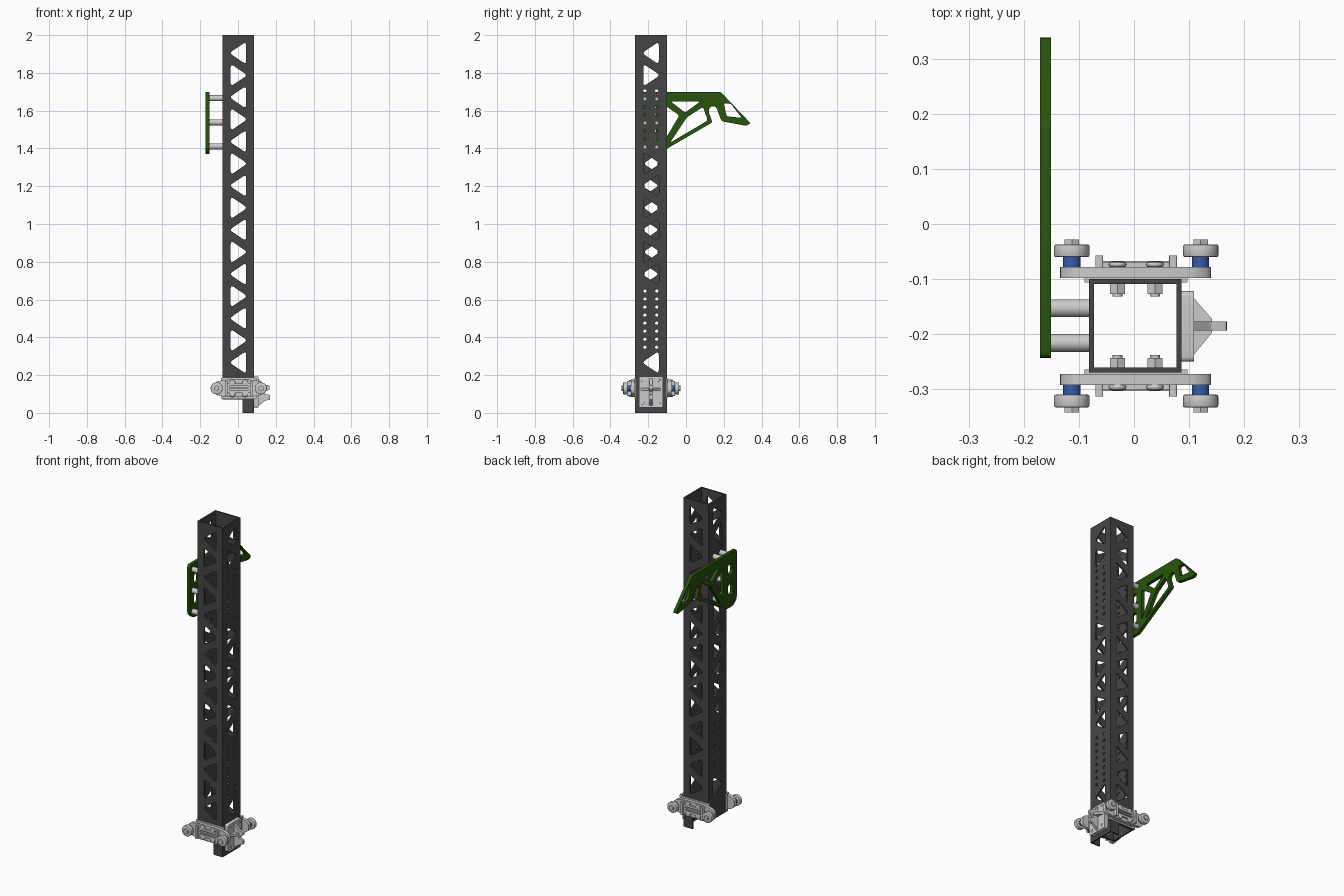
import bpy, bmesh, math
from mathutils import Matrix, Vector

if "Cube" in bpy.data.objects:
    bpy.data.objects.remove(bpy.data.objects["Cube"])

def material(name, rgb):
    m = bpy.data.materials.new(name)
    m.diffuse_color = (*rgb, 1)
    m.use_nodes = True
    m.node_tree.nodes["Principled BSDF"].inputs["Base Color"].default_value = m.diffuse_color
    return m

DARK = material("dark_grey", (0.06, 0.06, 0.06))
GREEN = material("green", (0.022, 0.09, 0.004))
BLUE = material("blue", (0.04, 0.11, 0.4))
STEEL = None
CY = -0.185                      # centre of the mast in y
R = math.radians(90)
PLANES = {"XY": Matrix(), "XZ": Matrix.Rotation(R, 4, 'X'),
          "YZ": Matrix.Rotation(R, 4, 'Z') @ Matrix.Rotation(R, 4, 'X')}
NORMAL = {"XY": Vector((0, 0, 1)), "XZ": Vector((0, 1, 0)), "YZ": Vector((1, 0, 0))}

def add(name, mesh, mat):
    ob = bpy.data.objects.new(name, mesh)
    bpy.context.collection.objects.link(ob)
    if mat:
        mesh.materials.append(mat)
    return ob

def rounded(pts, r, n=5):
    """Polygon with its corners rounded by short curves."""
    out = []
    for i, p in enumerate(pts):
        p, a, b = Vector(p), Vector(pts[i - 1]), Vector(pts[(i + 1) % len(pts)])
        t0 = p + (a - p).normalized() * min(r, (a - p).length * .45)
        t1 = p + (b - p).normalized() * min(r, (b - p).length * .45)
        for k in range(n):
            t = k / (n - 1)
            out.append((1 - t) ** 2 * t0 + 2 * t * (1 - t) * p + t * t * t1)
    return out

def circle(u, v, r, n=14):
    return [(u + r * math.cos(2 * math.pi * k / n), v + r * math.sin(2 * math.pi * k / n)) for k in range(n)]

def panel(name, plane, lo, hi, outline, holes=(), mat=STEEL):
    """Flat plate with cutouts, between lo and hi along the plane's normal."""
    cu = bpy.data.curves.new(name, 'CURVE')
    cu.dimensions, cu.fill_mode, cu.extrude = '2D', 'BOTH', abs(hi - lo) / 2
    for loop in [outline, *holes]:
        sp = cu.splines.new('POLY')
        sp.points.add(len(loop) - 1)
        for q, p in zip(sp.points, loop):
            q.co = (p[0], p[1], 0, 1)
        sp.use_cyclic_u = True
    tmp = bpy.data.objects.new("tmp", cu)
    bpy.context.collection.objects.link(tmp)
    mesh = bpy.data.meshes.new_from_object(tmp.evaluated_get(bpy.context.evaluated_depsgraph_get()))
    bpy.data.objects.remove(tmp)
    mesh.transform(Matrix.Translation(NORMAL[plane] * (lo + hi) / 2) @ PLANES[plane])
    bm = bmesh.new()
    bm.from_mesh(mesh)
    bmesh.ops.remove_doubles(bm, verts=bm.verts, dist=1e-5)
    bmesh.ops.recalc_face_normals(bm, faces=bm.faces)
    bm.to_mesh(mesh)
    mesh.materials.clear()
    return add(name, mesh, mat)

def rod(name, axis, lo, hi, u, v, r, mat=STEEL, n=32, r2=None, bevel=0):
    """Cylinder along x (u,v = y,z) or y (u,v = x,z)."""
    bm = bmesh.new()
    bmesh.ops.create_cone(bm, cap_ends=True, segments=n, radius1=r, radius2=r if r2 is None else r2,
                          depth=hi - lo)
    if bevel:
        rims = [e for e in bm.edges if abs(e.verts[0].co.z - e.verts[1].co.z) < 1e-6]
        bmesh.ops.bevel(bm, geom=rims, offset=bevel, segments=2, affect='EDGES', profile=.5)
    mid = (lo + hi) / 2
    if axis == 'x':
        mat4 = Matrix.Translation((mid, u, v)) @ Matrix.Rotation(R, 4, 'Y')
    else:
        mat4 = Matrix.Translation((u, mid, v)) @ Matrix.Rotation(-R, 4, 'X')
    bm.transform(mat4)
    mesh = bpy.data.meshes.new(name)
    bm.to_mesh(mesh)
    bm.free()
    return add(name, mesh, mat)

def rect(u0, u1, v0, v1):
    return [(u0, v0), (u1, v0), (u1, v1), (u0, v1)]

def triangle(c, z, s, k=1.0):
    """Rounded lightening hole; s is the side its point faces."""
    w, h = 0.048 * k, 0.06 * k
    return rounded([(c + s * w, z), (c - s * w * .85, z + h), (c - s * w * .85, z - h)], 0.02 * k)

# mast: square tube of four perforated walls
X0, X1, Y0, Y1, T = -0.082, 0.086, -0.27, -0.10, 0.009
zs = [1.905 - 0.117 * i for i in range(15)]
face = [(X0, .07), (.025, .07), (.025, 0), (X1, 0), (X1, 2), (X0, 2)]
face_holes = [triangle(0.002, z, -1 if i % 2 == 0 else 1) for i, z in enumerate(zs)]
panel("mast_front_wall", "XZ", Y0, Y0 + T, face, face_holes, DARK)
panel("mast_back_wall", "XZ", Y1 - T, Y1, face, face_holes, DARK)
bolt_holes = [circle(y, top - .0425 * i, .0085) for top in (1.705, .645) for i in range(8)
              for y in (-.218, -.155)]
keep = [0, 1, *range(5, 11), 14]
for name, lo, zb, flip in (("mast_right_wall", X1 - T, 0, 1), ("mast_left_wall", X0, .07, -1)):
    holes = []
    for i in keep:
        mid = flip < 0 and 5 <= i <= 10
        s = (-1 if i % 2 == 0 else 1) * (-1 if mid else 1)
        holes.append(triangle(CY, zs[i], s, .85 if mid else 1))
    panel(name, "YZ", lo, lo + T, rect(Y0 + T, Y1 - T, zb, 2), holes + bolt_holes, DARK)

# hook plate with truss cutouts
hook = [(-.243, 1.70), (-.243, 1.40), (-.21, 1.37), (-.15, 1.37), (.14, 1.538), (.118, 1.60),
        (.133, 1.625), (.16, 1.62), (.188, 1.544), (.318, 1.52), (.343, 1.532), (.183, 1.70)]
cuts = [[(-.08, 1.648), (.075, 1.648), (-.005, 1.59)],
        [(-.115, 1.63), (-.035, 1.575), (-.115, 1.44)],
        [(.005, 1.565), (.09, 1.62), (.115, 1.548), (-.085, 1.43)],
        [(.20, 1.64), (.237, 1.637), (.295, 1.562), (.215, 1.57)],
        [(-.205, 1.63), (-.16, 1.63), (-.16, 1.57), (-.205, 1.57)],
        [(-.205, 1.51), (-.16, 1.51), (-.16, 1.445), (-.205, 1.445)]]
panel("hook_plate", "YZ", -.171, -.151, rounded(hook, .012), [rounded(c, .012) for c in cuts], GREEN)

# standoffs holding the hook plate
for z in (1.666, 1.538, 1.411):
    for y in (-.153, -.216):
        rod("hook_standoff", 'x', -.151, X0, y, z, .016)

# roller carriages, mirrored front and back
ends = [(-.134, .11), (-.134, .15), (-.11, .168), (-.06, .176), (.065, .176), (.115, .168),
        (.14, .15), (.14, .11), (.115, .092), (.065, .084), (-.06, .084), (-.11, .092)]
for s, side in ((-1, "front"), (1, "back")):
    def span(a, b):
        return sorted((CY + s * a, CY + s * b))
    panel(f"{side}_carriage_pad", "XZ", *span(.079, .088), rect(-.09, .097, .075, .185))
    panel(f"{side}_carriage_plate", "XZ", *span(.087, .107), rounded(ends, .012))
    panel(f"{side}_raised_panel", "XZ", *span(.106, .116), rect(-.058, .066, .105, .155),
          [rect(-.045, .053, .118, .142)])
    for x in (-.063, .071):
        panel(f"{side}_carriage_rib", "XZ", *span(.106, .128), rounded(rect(x - .007, x + .007, .09, .17), .004))
    panel(f"{side}_cross_rib", "XZ", *span(.106, .118), rect(-.06, .068, .126, .134))
    for x in (-.113, .121):
        rod(f"{side}_wheel_spacer", 'y', *span(.105, .126), x, .13, .0155, BLUE)
        rod(f"{side}_wheel", 'y', *span(.125, .148), x, .13, .032, n=40, bevel=.003)
        rod(f"{side}_axle_head", 'y', *span(.147, .157), x, .13, .015, n=6)
    for x in (-.03, .038):
        for z in (.1, .16):
            rod(f"{side}_bolt_head", 'y', *span(.106, .117), x, z, .016, n=24, bevel=.006)
            rod(f"{side}_bolt_nut", 'y', *span(.058, .077), x, z, .016, n=6)
            rod(f"{side}_bolt_tip", 'y', *span(.053, .077), x, z, .009, n=20)

# side bracket with crossed gussets
y0, y1 = -.25, -.122
corners = [circle(y, z, .008) for y in (-.228, -.144) for z in (.05, .172)]
panel("bracket_plate", "YZ", X1, .109, rounded(rect(y0, y1, .028, .192), .01), corners)
panel("bracket_fin", "XZ", CY - .008, CY + .008,
      rounded([(.105, .185), (.14, .15), (.168, .145), (.168, .125), (.14, .11), (.14, .1),
               (.169, .095), (.169, .07), (.145, .065), (.105, .035)], .004))
panel("bracket_gusset", "XY", .118, .132, [(.105, y0 + .008), (.142, CY - .012), (.142, CY + .012), (.105, y1 - .008)])
for y in (-.228, -.144):
    for z in (.05, .172):
        rod("bracket_bolt", 'x', .088, .106, y, z, .0078, n=14)

# keep hard edges crisp, round ones smooth
bpy.ops.object.select_all(action='SELECT')
bpy.context.view_layer.objects.active = bpy.context.selected_objects[0]
bpy.ops.object.shade_smooth_by_angle(angle=math.radians(30))
